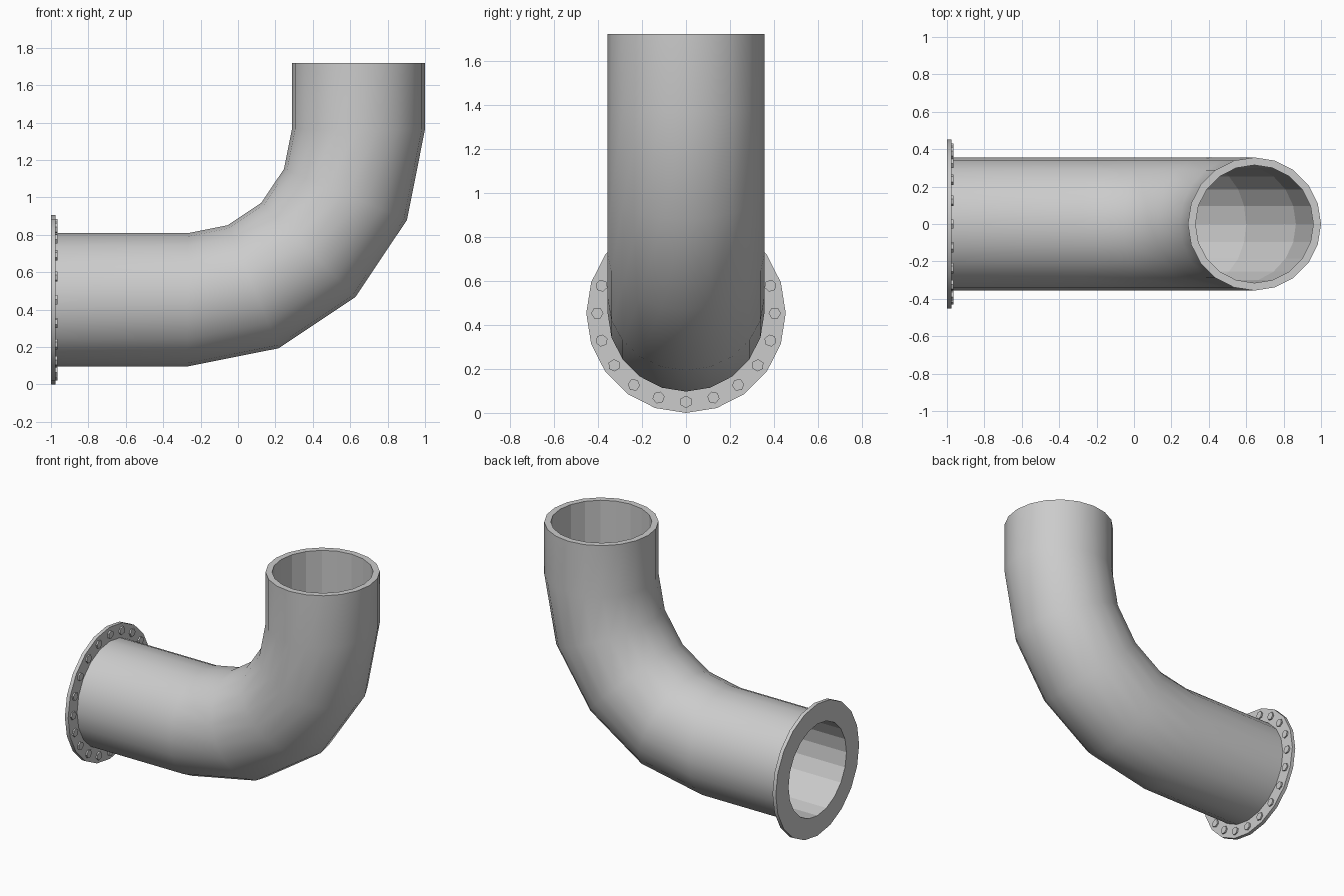
import bpy, bmesh, math
from mathutils import Vector, Matrix

if "Cube" in bpy.data.objects:
    bpy.data.objects.remove(bpy.data.objects["Cube"])

SIDES = 20
CZ = 0.453            # height of the horizontal axis
BEND = 0.912          # centreline bend radius
X0 = -0.268           # where the bend starts
OUTER, BORE, FLANGE = 0.356, 0.315, 0.453


def finish(bm, name):
    bmesh.ops.recalc_face_normals(bm, faces=bm.faces)
    mesh = bpy.data.meshes.new(name)
    bm.to_mesh(mesh)
    bm.free()
    obj = bpy.data.objects.new(name, mesh)
    bpy.context.collection.objects.link(obj)
    return obj


def tube(name, stations, outer, inner):
    """Hollow tube through (x, z, heading) stations: smooth outside, faceted bore."""
    bm = bmesh.new()

    def ring(x, z, a, r):
        side, up = Vector((0, 1, 0)), Vector((-math.sin(a), 0, math.cos(a)))
        ts = [2 * math.pi * k / SIDES for k in range(SIDES)]
        return [bm.verts.new(Vector((x, 0, z)) + r * (math.cos(t) * side + math.sin(t) * up))
                for t in ts]

    def bridge(a, b, smooth=False):
        for k in range(SIDES):
            n = (k + 1) % SIDES
            bm.faces.new((a[k], a[n], b[n], b[k])).smooth = smooth

    outs = [ring(*s, outer) for s in stations]
    ins = [ring(*s, inner) for s in stations]
    for i in range(len(stations) - 1):
        bridge(outs[i], outs[i + 1], True)
        bridge(ins[i + 1], ins[i])
    bridge(ins[0], outs[0])
    bridge(outs[-1], ins[-1])
    # keep the rims crisp
    for e in bm.edges:
        if any(not f.smooth for f in e.link_faces):
            e.smooth = False
    return finish(bm, name)


# Elbow pipe: straight run, four-segment quarter bend, short riser
path = [(-0.975, CZ, 0.0)]
for i in range(5):
    a = math.pi / 2 * i / 4
    path.append((X0 + BEND * math.sin(a), CZ + BEND * (1 - math.cos(a)), a))
path.append((X0 + BEND, 1.72, math.pi / 2))
tube("elbow_pipe", path, OUTER, BORE)

# Flange plate on the horizontal end
tube("flange", [(-1.0, CZ, 0.0), (-0.975, CZ, 0.0)], FLANGE, BORE)

# Hexagonal bolt heads around the flange
bm = bmesh.new()
for k in range(SIDES):
    m = (Matrix.Translation((-0.973, 0, CZ))
         @ Matrix.Rotation(2 * math.pi * k / SIDES, 4, 'X')
         @ Matrix.Translation((0, 0.403, 0))
         @ Matrix.Rotation(math.pi / 2, 4, 'Y'))
    # a corner of each head points outward from the pipe axis
    m = m @ Matrix.Rotation(math.pi / 2, 4, 'Z')
    head = [bm.verts.new(m @ Vector((0.028 * math.cos(j * math.pi / 3),
                                     0.028 * math.sin(j * math.pi / 3), z)))
            for z in (-0.006, 0.008) for j in range(6)]
    bm.faces.new(head[:6])
    bm.faces.new(head[6:])
    for j in range(6):
        n = (j + 1) % 6
        bm.faces.new((head[j], head[n], head[n + 6], head[j + 6]))
finish(bm, "flange_bolts")
